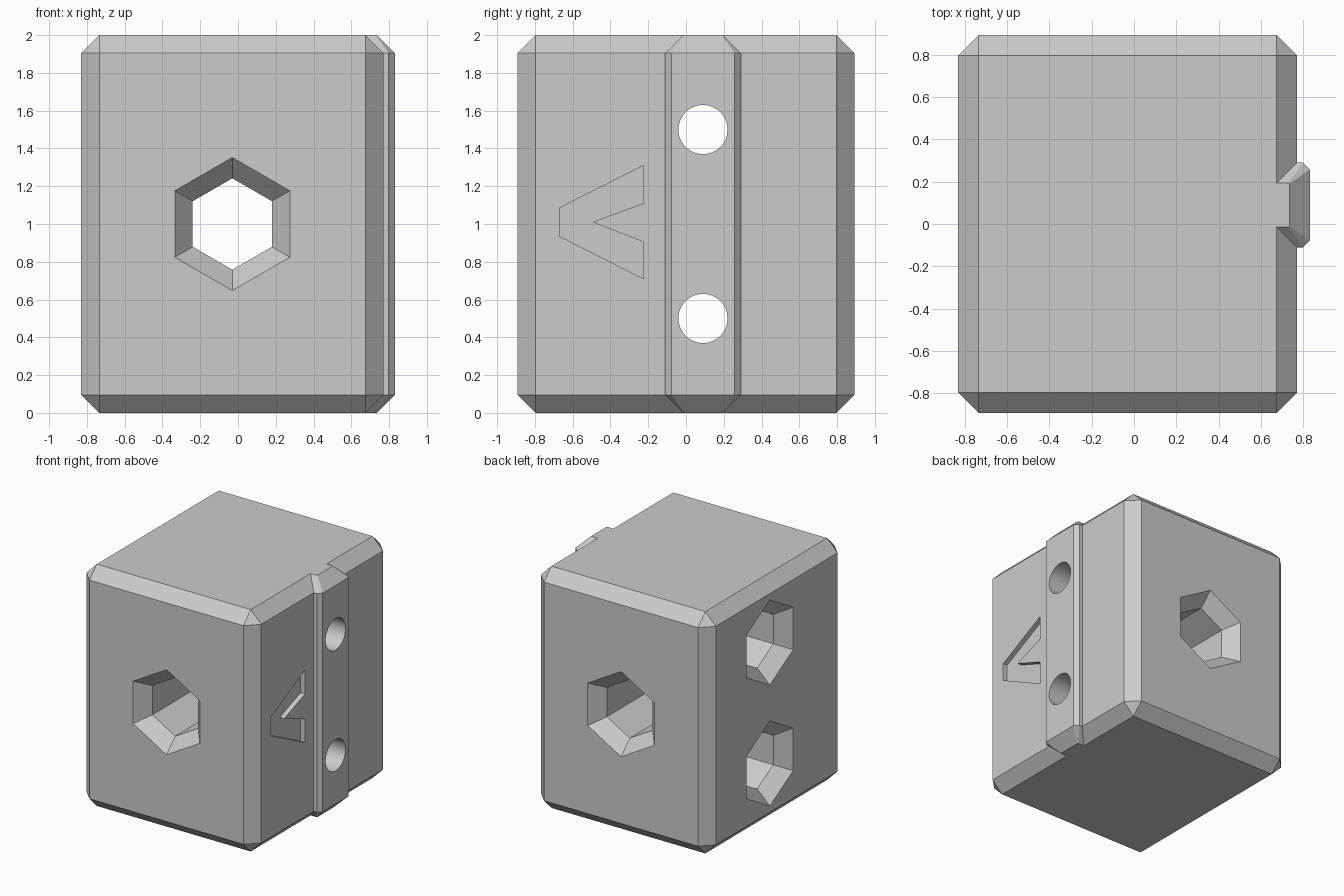
import bpy, bmesh
from math import cos, sin, pi
from mathutils import Vector

cube = bpy.data.objects.get("Cube")
if cube:
    bpy.data.objects.remove(cube, do_unlink=True)

grey = bpy.data.materials.new("plain_grey")
grey.use_nodes = True
COLOUR = (0.6, 0.6, 0.6, 1)
grey.diffuse_color = COLOUR
grey.node_tree.nodes["Principled BSDF"].inputs["Base Color"].default_value = COLOUR


def add_object(name, bm):
    bmesh.ops.recalc_face_normals(bm, faces=bm.faces)
    mesh = bpy.data.meshes.new(name)
    bm.to_mesh(mesh)
    bm.free()
    mesh.materials.append(grey)
    obj = bpy.data.objects.new(name, mesh)
    bpy.context.collection.objects.link(obj)
    return obj


def loft(name, sections):
    """Skin equal-length loops of points and cap both ends."""
    bm = bmesh.new()
    rings = [[bm.verts.new(p) for p in section] for section in sections]
    for a, b in zip(rings, rings[1:]):
        for i in range(len(a)):
            j = (i + 1) % len(a)
            bm.faces.new((a[i], a[j], b[j], b[i]))
    bm.faces.new(rings[0])
    bm.faces.new(rings[-1])
    return add_object(name, bm)


def tunnel(name, axis, centre, sides, stations):
    """Regular prism along x or y; stations are (position, radius)."""
    sections = []
    for pos, radius in stations:
        ring = []
        for i in range(sides):
            a = pi / 2 + 2 * pi * i / sides
            u, w = centre[0] + radius * cos(a), centre[1] + radius * sin(a)
            ring.append((pos, u, w) if axis == "x" else (u, pos, w))
        sections.append(ring)
    return loft(name, sections)


def combine(target, other, operation):
    mod = target.modifiers.new(other.name, "BOOLEAN")
    mod.object, mod.operation, mod.solver = other, operation, "EXACT"
    bpy.context.view_layer.objects.active = target
    bpy.ops.object.modifier_apply(modifier=mod.name)
    bpy.data.objects.remove(other, do_unlink=True)


# Chamfered block
BEVEL = 0.096
bm = bmesh.new()
bmesh.ops.create_cube(bm, size=1)
bmesh.ops.scale(bm, verts=bm.verts, vec=(1.6, 1.784, 2))
bmesh.ops.translate(bm, verts=bm.verts, vec=(-0.03, 0, 1))
bmesh.ops.bevel(bm, geom=bm.edges[:], offset=BEVEL, segments=1, affect="EDGES")
block = add_object("block", bm)


# Vertical rail on the left side, tapering at both ends
def rail_section(z, inset, cut):
    x, y0, y1 = 0.83 - inset, -0.11 + inset, 0.29 - inset
    return [Vector((px, py, z)) for px, py in (
        (0.4, y0), (x - cut, y0), (x, y0 + cut),
        (x, y1 - cut), (x - cut, y1), (0.4, y1))]


rail = loft("rail", [rail_section(0, BEVEL, 0.004), rail_section(BEVEL, 0, 0.032),
                     rail_section(2 - BEVEL, 0, 0.032), rail_section(2, BEVEL, 0.004)])
combine(block, rail, "UNION")

# Hexagonal tunnel from front to back, flared at both mouths
WIDE, NARROW, DEPTH, OVER = 0.352, 0.242, 0.115, 0.02
SLOPE = (WIDE - NARROW) / DEPTH
MOUTH = WIDE + OVER * SLOPE
half = 0.892
combine(block, tunnel("tunnel", "y", (-0.03, 1), 6, [
    (-half - OVER, MOUTH), (-half + DEPTH, NARROW),
    (half - DEPTH, NARROW), (half + OVER, MOUTH)]), "DIFFERENCE")

# Flared hexagonal pockets on the right, with round bores through the rail
for z in (0.5, 1.5):
    combine(block, tunnel("pocket", "x", (0.09, z), 6, [
        (-0.83 - OVER, MOUTH), (-0.83 + DEPTH, NARROW), (0.37, NARROW)]), "DIFFERENCE")
    combine(block, tunnel("bore", "x", (0.09, z), 48, [(0.3, 0.13), (0.9, 0.13)]), "DIFFERENCE")

# Shallow chevron notch beside the rail
chevron = [(-0.225, 1.31), (-0.67, 1.085), (-0.67, 0.935), (-0.225, 0.71),
           (-0.225, 0.905), (-0.495, 1.01), (-0.225, 1.11)]
notch = loft("notch", [[(x, y, z) for y, z in chevron] for x in (0.73, 0.82)])
combine(block, notch, "DIFFERENCE")

# Flat faces with smooth bores
block.select_set(True)
bpy.context.view_layer.objects.active = block
bpy.ops.object.shade_smooth_by_angle(angle=0.35)
